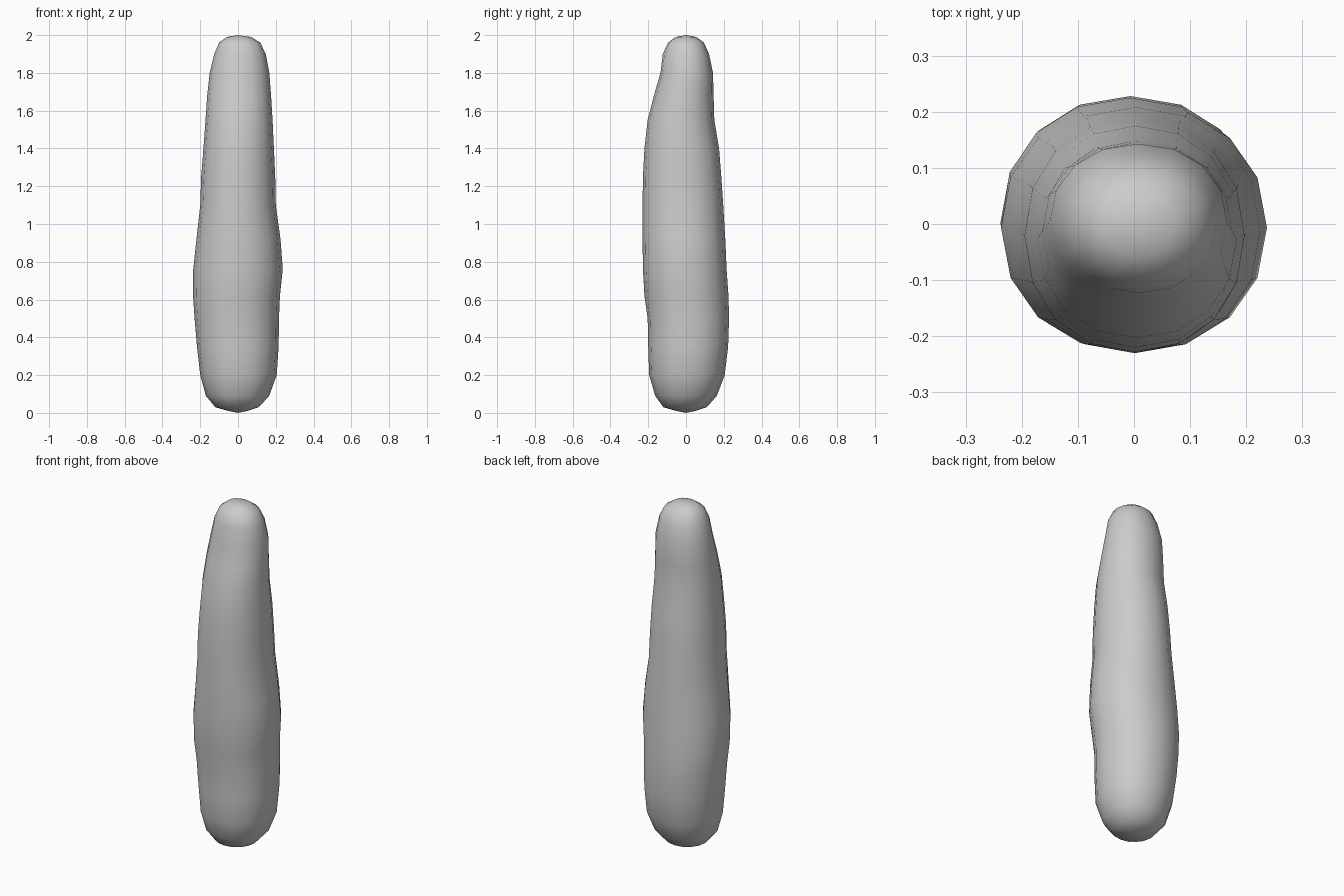
import bpy, bmesh
from math import cos, sin, pi, copysign

if "Cube" in bpy.data.objects:
    bpy.data.objects.remove(bpy.data.objects["Cube"])

# Silhouette sections: z, left, right, front, back
SECTIONS = [
    (0.01, -0.05, 0.05, -0.05, 0.05),
    (0.03, -0.12, 0.11, -0.12, 0.11),
    (0.09, -0.17, 0.165, -0.163, 0.163),
    (0.2, -0.20, 0.205, -0.195, 0.205),
    (0.35, -0.217, 0.215, -0.20, 0.223),
    (0.5, -0.23, 0.217, -0.203, 0.228),
    (0.62, -0.238, 0.222, -0.22, 0.225),
    (0.76, -0.237, 0.237, -0.228, 0.215),
    (0.92, -0.22, 0.225, -0.23, 0.208),
    (1.1, -0.20, 0.20, -0.23, 0.197),
    (1.25, -0.195, 0.197, -0.228, 0.187),
    (1.4, -0.183, 0.19, -0.22, 0.175),
    (1.55, -0.172, 0.183, -0.203, 0.15),
    (1.68, -0.163, 0.175, -0.17, 0.146),
    (1.8, -0.15, 0.166, -0.135, 0.143),
    (1.9, -0.126, 0.147, -0.123, 0.122),
    (1.96, -0.10, 0.118, -0.095, 0.095),
    (1.99, -0.06, 0.07, -0.055, 0.055),
]
SIDES = 16


def bulge(v):
    # slightly squared ellipse
    return copysign(abs(v) ** (2 / 2.12), v)


def ring(bm, z, left, right, front, back):
    cx, cy = (left + right) / 2, (front + back) / 2
    rx, ry = (right - left) / 2, (back - front) / 2
    return [bm.verts.new((cx + rx * bulge(cos(2 * pi * i / SIDES)),
                          cy + ry * bulge(sin(2 * pi * i / SIDES)), z))
            for i in range(SIDES)]


# Lumpy tapered body, lofted through the sections
bm = bmesh.new()
rings = [ring(bm, *s) for s in SECTIONS]
for a, b in zip(rings, rings[1:]):
    for i in range(SIDES):
        j = (i + 1) % SIDES
        bm.faces.new((a[i], a[j], b[j], b[i]))

# Rounded end caps
bottom, top = bm.verts.new((0, 0, 0)), bm.verts.new((0, 0, 2))
for i in range(SIDES):
    j = (i + 1) % SIDES
    bm.faces.new((bottom, rings[0][j], rings[0][i]))
    bm.faces.new((top, rings[-1][i], rings[-1][j]))
bmesh.ops.recalc_face_normals(bm, faces=bm.faces)
for f in bm.faces:
    f.smooth = True

mesh = bpy.data.meshes.new("tapered_body")
bm.to_mesh(mesh)
bm.free()
body = bpy.data.objects.new("tapered_body", mesh)
bpy.context.collection.objects.link(body)
